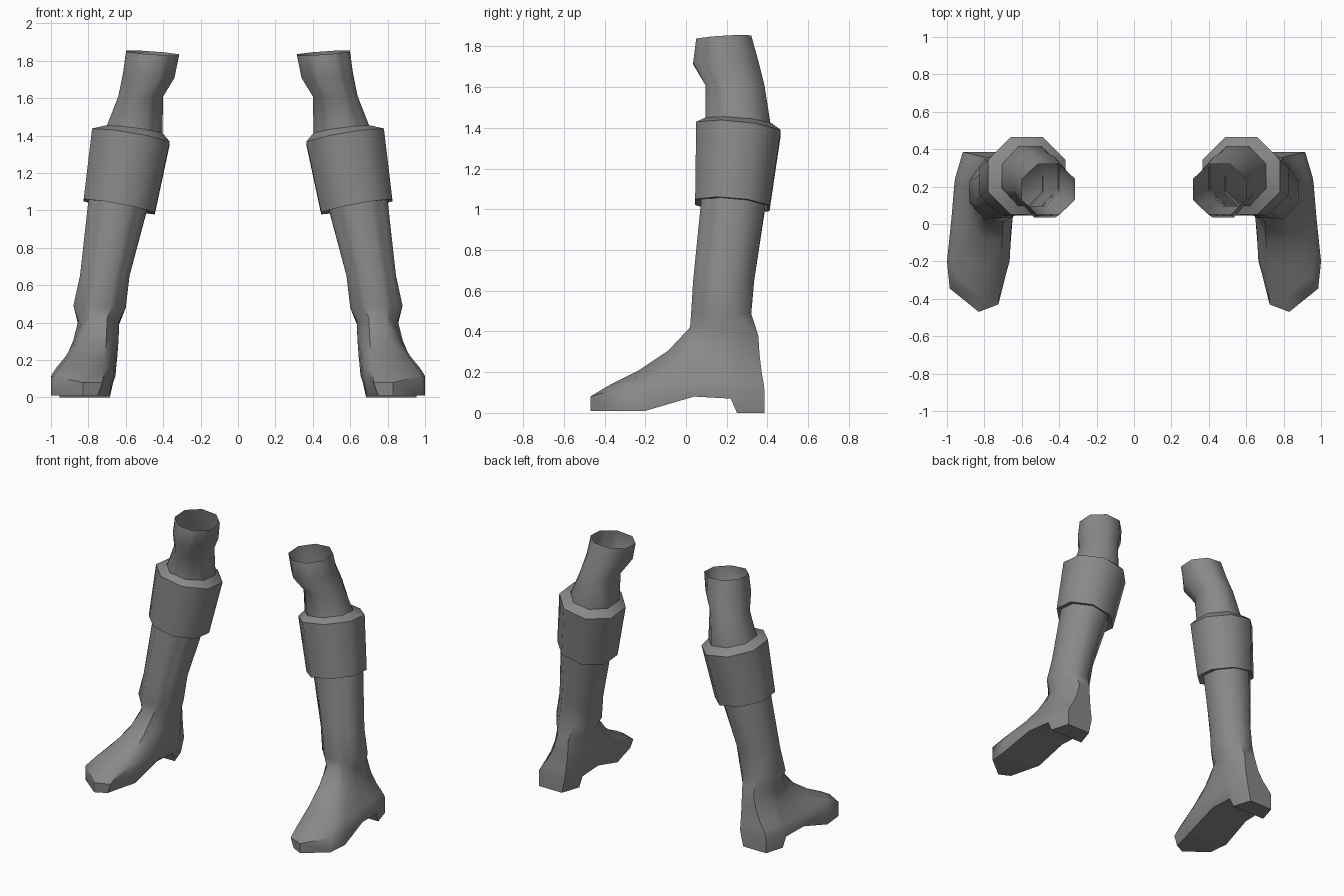
import bpy, bmesh, math

if "Cube" in bpy.data.objects:
    bpy.data.objects.remove(bpy.data.objects["Cube"])

leather = bpy.data.materials.new("grey_leather")
leather.diffuse_color = (0.25, 0.25, 0.25, 1)
leather.use_nodes = True
leather.node_tree.nodes["Principled BSDF"].inputs["Base Color"].default_value = leather.diffuse_color

# Positions around an octagon: corners are whole numbers, extra columns lie on its edges
COLUMNS = [0, 1, 1.5, 2, 2.33, 2.67, 3, 4, 4.33, 4.67, 5, 5.5, 6, 7]


def ring(x0, x1, y0, y1, z, tilt_x=0.0, tilt_y=0.0, columns=COLUMNS):
    """Octagon fitted in the box, starting at the outer back corner, going forward."""
    def corner(i):
        a = math.radians(67.5 - 45 * i)
        u, v = math.cos(a) / 0.924, math.sin(a) / 0.924
        return ((x0 + x1) / 2 + u * (x1 - x0) / 2,
                (y0 + y1) / 2 + v * (y1 - y0) / 2,
                z + u * tilt_x + v * tilt_y)
    points = []
    for c in columns:
        i, f = int(c), c - int(c)
        points.append(tuple(p + (q - p) * f for p, q in zip(corner(i), corner(i + 1))))
    return points


def loft(name, rings, sole=False):
    bm = bmesh.new()
    rows = [[bm.verts.new(p) for p in r] for r in rings]
    n = len(rows[0])
    for low, high in zip(rows, rows[1:]):
        for i in range(n):
            j = (i + 1) % n
            bm.faces.new((low[i], low[j], high[j], high[i]))
    if sole:  # strips across the underside
        b = rows[0]
        for i in range(n // 2 - 1):
            bm.faces.new((b[i], b[n - 1 - i], b[n - 2 - i], b[i + 1]))
    bmesh.ops.recalc_face_normals(bm, faces=bm.faces)
    mesh = bpy.data.meshes.new(name)
    bm.to_mesh(mesh)
    bm.free()
    mesh.materials.append(leather)
    obj = bpy.data.objects.new(name, mesh)
    bpy.context.collection.objects.link(obj)
    bpy.ops.object.select_all(action='DESELECT')
    obj.select_set(True)
    bpy.context.view_layer.objects.active = obj
    bpy.ops.object.shade_smooth_by_angle(angle=math.radians(50))
    # Second boot of the pair
    mirror = obj.modifiers.new("pair", 'MIRROR')
    mirror.use_mirror_merge = False
    return obj


# Sole outline with raised arch and stepped heel
sole = [(0.915, 0.385, 0), (0.955, 0.25, 0), (0.96, 0.22, 0.07), (0.975, 0.04, 0.08),
        (1.0, -0.2, 0.01), (0.985, -0.345, 0.01), (0.83, -0.47, 0.01),
        (0.75, -0.43, 0.01), (0.71, -0.27, 0.01), (0.69, -0.2, 0.01),
        (0.68, 0.04, 0.08), (0.68, 0.22, 0.07), (0.685, 0.25, 0), (0.73, 0.385, 0)]

# Low side wall of the foot
wall = [(x if x > 0.8 else x - 0.025, y, 0.08 if i in (6, 7) else 0.115)
        for i, (x, y, z) in enumerate(sole)]
ankle = ring(0.635, 0.855, 0.02, 0.355, 0.40, 0, -0.02)

# Instep slopes from the wall up to the ankle with a slight sag
instep = []
for t in (0.18, 0.48, 0.78):
    sag = 0.3 * t * t * (1 - t)
    instep.append([(a[0] + (b[0] - a[0]) * t, a[1] + (b[1] - a[1]) * t,
                    a[2] + (b[2] - a[2]) * t - sag) for a, b in zip(wall, ankle)])

# Leg of the boot, open at the top
shaft = [ring(0.60, 0.88, 0.025, 0.32, 0.485, 0.005),
         ring(0.58, 0.845, 0.035, 0.335, 0.65),
         ring(0.485, 0.80, 0.075, 0.39, 1.03, 0.02, -0.01),
         ring(0.405, 0.705, 0.095, 0.415, 1.42, 0.02, -0.01),
         ring(0.40, 0.64, 0.095, 0.385, 1.61),
         ring(0.34, 0.615, 0.035, 0.355, 1.72, 0.01, 0.005),
         ring(0.315, 0.598, 0.05, 0.32, 1.842, 0.01, 0.008)]
loft("boot", [sole, wall] + instep + [ankle] + shaft, sole=True)

# Thick folded cuff around the leg
loft("cuff", [ring(*r, columns=range(8)) for r in (
    (0.49, 0.79, 0.085, 0.395, 1.025, 0.025, -0.015),
    (0.445, 0.825, 0.045, 0.41, 1.02, 0.035, -0.015),
    (0.365, 0.78, 0.05, 0.465, 1.395, 0.035, -0.02),
    (0.405, 0.705, 0.095, 0.415, 1.43, 0.02, -0.012))])
